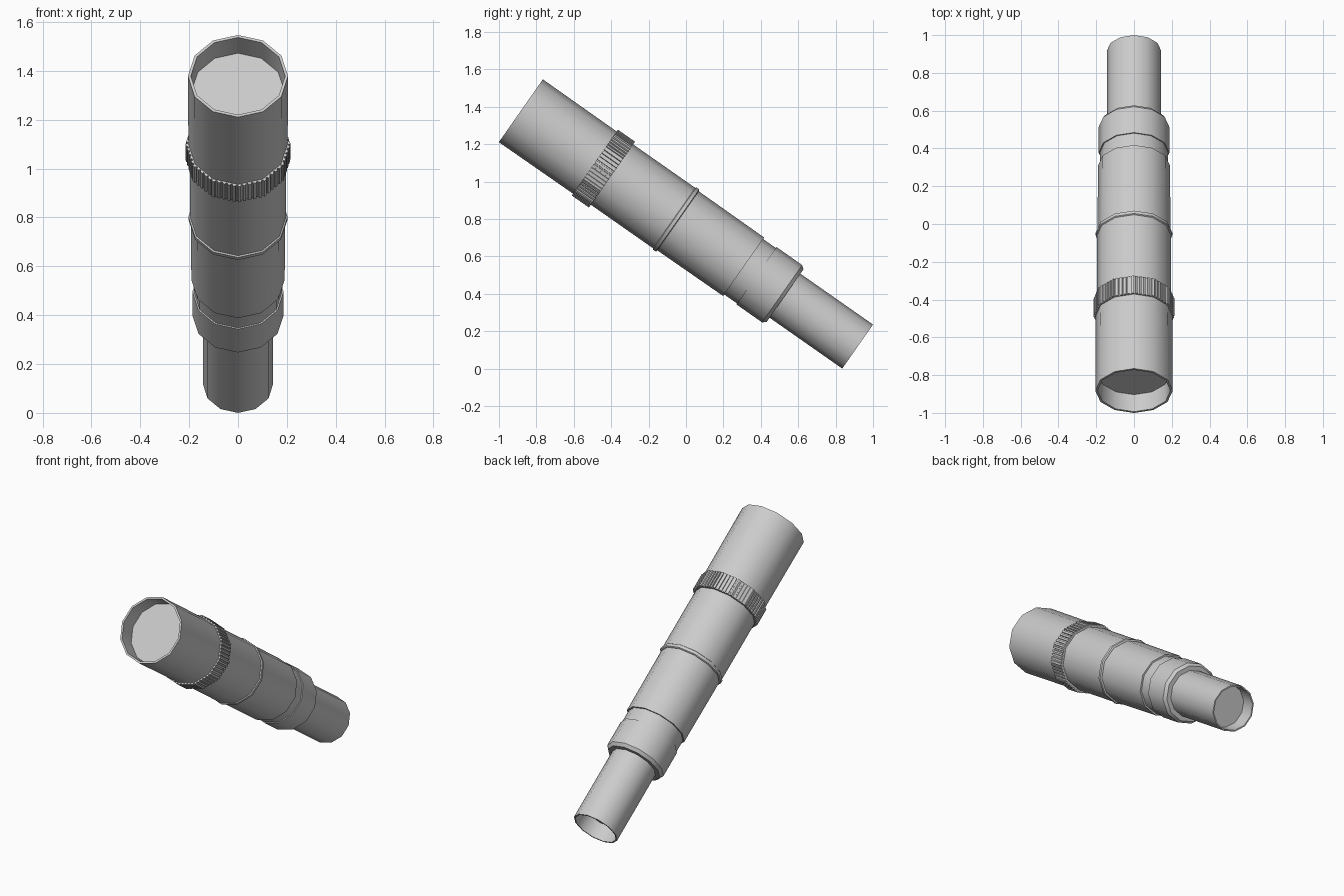
import bpy, bmesh
from math import radians, sin, cos, pi

cube = bpy.data.objects.get("Cube")
if cube:
    bpy.data.objects.remove(cube)

SIDES = 12
TILT = radians(35)
REAR_R = 0.1436
LENGTH = 2.198

grey = bpy.data.materials.new("light_grey")
grey.use_nodes = True
grey.diffuse_color = (0.6, 0.6, 0.6, 1)
grey.node_tree.nodes["Principled BSDF"].inputs["Base Color"].default_value = (0.6, 0.6, 0.6, 1)


def round_section(r):
    return [(r * cos(2 * pi * i / SIDES), r * sin(2 * pi * i / SIDES)) for i in range(SIDES)]


def ribbed_section(r, ribs=60, depth=0.007):
    """Twelve-sided outline cut by square grooves."""
    facet = 2 * pi / SIDES
    points = []
    for i in range(ribs):
        for frac, cut in ((0.0, 0), (0.55, 0), (0.6, depth), (0.95, depth)):
            a = 2 * pi * (i + frac) / ribs
            flat = r * cos(facet / 2) / cos(a % facet - facet / 2) - cut
            points.append((flat * cos(a), flat * sin(a)))
    return points


def loft(name, profile, section=round_section):
    """Solid along the tube axis; profile holds (radius, distance from the front)."""
    bm = bmesh.new()
    rings = [[bm.verts.new((x, y, LENGTH - t)) for x, y in section(r)] for r, t in profile]
    count = len(rings[0])
    for a, b in zip(rings, rings[1:]):
        for i in range(count):
            j = (i + 1) % count
            bm.faces.new((a[i], a[j], b[j], b[i]))
    bm.faces.new(rings[0])
    bm.faces.new(rings[-1])
    bmesh.ops.recalc_face_normals(bm, faces=bm.faces)
    mesh = bpy.data.meshes.new(name)
    bm.to_mesh(mesh)
    bm.free()
    mesh.materials.append(grey)
    obj = bpy.data.objects.new(name, mesh)
    bpy.context.collection.objects.link(obj)
    # Rear end rests on the ground, front end points up and forward
    obj.location = (0, 1 - REAR_R * sin(TILT), REAR_R * cos(TILT))
    obj.rotation_euler = (pi / 2 - TILT, 0, 0)
    bpy.ops.object.select_all(action="DESELECT")
    obj.select_set(True)
    bpy.context.view_layer.objects.active = obj
    bpy.ops.object.shade_smooth_by_angle(angle=radians(32))
    return obj


# Front hood with a recessed flat lens
loft("front_hood", [(0.19, 0.108), (0.193, 0), (0.205, 0), (0.203, 0.5)])

# Ribbed focus ring
loft("focus_ring", [(0.215, 0.483), (0.215, 0.595)], ribbed_section)

# Body tubes, divided by a thin collar
loft("front_body_tube", [(0.197, 0.55), (0.197, 1.01)])
loft("collar", [(0.197, 1.0), (0.203, 1.004), (0.203, 1.022), (0.197, 1.026)])
loft("rear_body_tube", [(0.193, 1.01), (0.191, 1.454)])

# Neck and bevelled rear cap
loft("neck", [(0.181, 1.44), (0.181, 1.56)])
loft("rear_cap", [(0.187, 1.538), (0.187, 1.705), (0.172, 1.724)])

# Eyepiece with a recessed flat lens
loft("eyepiece", [(REAR_R, 1.7), (REAR_R, LENGTH), (0.135, LENGTH), (0.135, LENGTH - 0.1)])
